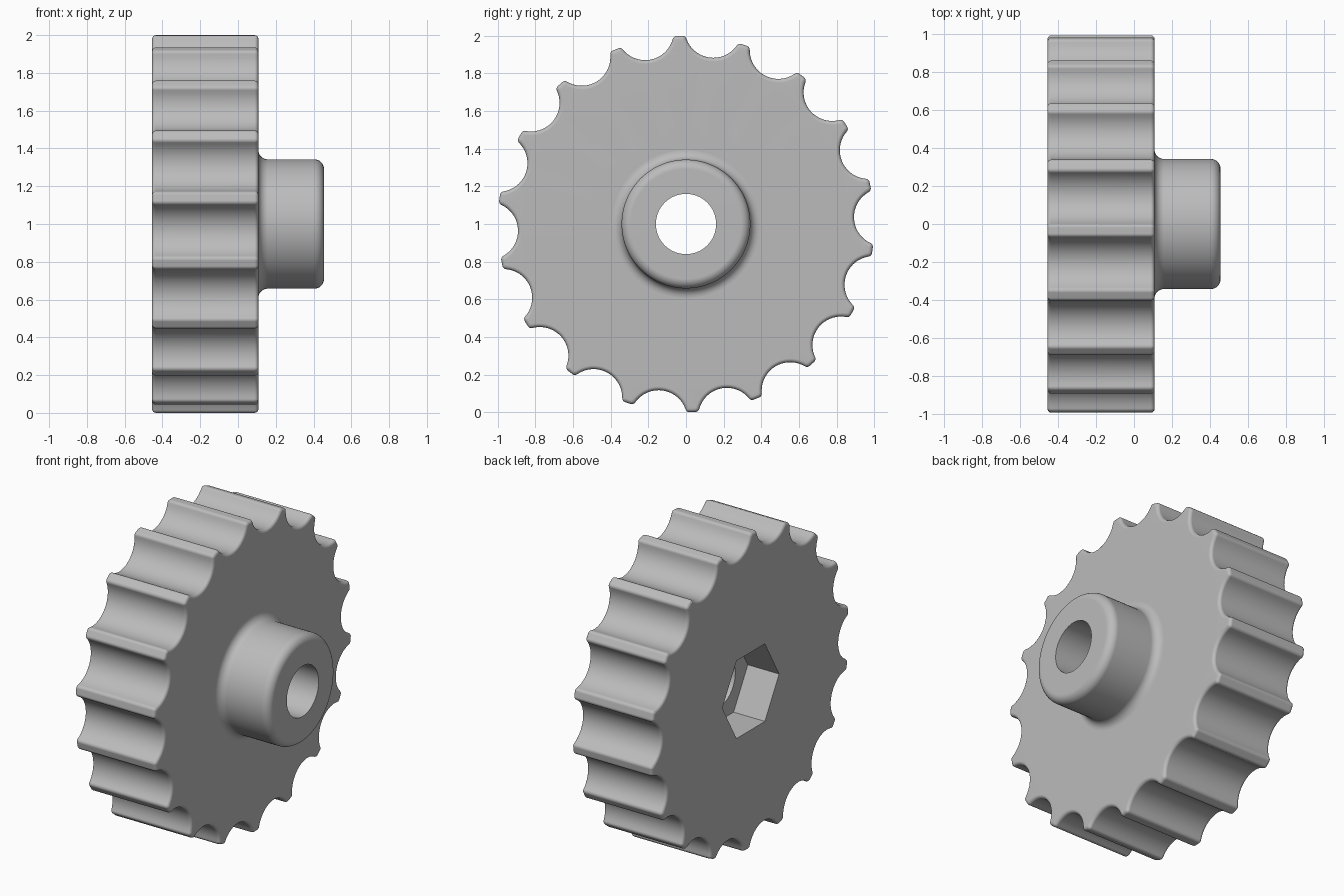
import bpy, bmesh
from math import sin, cos, pi, radians, atan2, acos

cube = bpy.data.objects.get("Cube")
if cube:
    bpy.data.objects.remove(cube, do_unlink=True)

# Main sizes
TEETH, PHASE = 18, radians(102)
SCALLOP, SCALLOP_DIST, TIP_ROUND, RIM_ROUND = 0.152, 1.045, 0.022, 0.02
X_BACK, X_FACE, X_HUB, X_POCKET = -0.455, 0.108, 0.455, -0.235
HUB_R, BORE_R, HEX_R, FILLET = 0.342, 0.16, 0.285, 0.05
SIDES = 96

grey = bpy.data.materials.new("plain grey")
grey.use_nodes = True
colour = (0.5, 0.5, 0.5, 1)
grey.diffuse_color = colour
grey.node_tree.nodes["Principled BSDF"].inputs["Base Color"].default_value = colour


def arc(centre, radius, start, end, steps):
    return [(centre[0] + radius * cos(start + (end - start) * i / steps),
             centre[1] + radius * sin(start + (end - start) * i / steps))
            for i in range(steps + 1)]


def circle(radius, sides):
    return arc((0, 0), radius, 0, 2 * pi, sides)[:-1]


def toothed_outline(inset):
    """Scalloped outline with rounded tooth tips, moved inwards by inset."""
    d, r = SCALLOP_DIST, 1 - TIP_ROUND
    a = acos((r * r + d * d - (SCALLOP + TIP_ROUND) ** 2) / (2 * r * d))
    low, high = (r * cos(a), -r * sin(a)), (r * cos(a), r * sin(a))
    phi = atan2(-low[1], d - low[0])
    tip = TIP_ROUND - inset
    notch = (arc(low, tip, -a, phi, 6)
             + arc((d, 0), SCALLOP + inset, pi + phi, pi - phi, 18)[1:-1]
             + arc(high, tip, -phi, a, 6))
    points = []
    for k in range(TEETH):
        t = PHASE + k * 2 * pi / TEETH
        points += [(y * cos(t) - z * sin(t), y * sin(t) + z * cos(t)) for y, z in notch]
    return points


def add_ring(bm, x, points):
    return [bm.verts.new((x, y, z + 1)) for y, z in points]


def bridge(bm, a, b):
    n = len(a)
    for i in range(n):
        j = (i + 1) % n
        bm.faces.new((a[i], a[j], b[j], b[i]))


def fill_between(bm, *rings):
    """Flat cap between an outer ring and the hole inside it."""
    edges = []
    for ring in rings:
        for i, v in enumerate(ring):
            w = ring[(i + 1) % len(ring)]
            edges.append(bm.edges.get((v, w)) or bm.edges.new((v, w)))
    bmesh.ops.triangle_fill(bm, use_beauty=True, edges=edges, normal=(1, 0, 0))


def finish(bm, name):
    bmesh.ops.recalc_face_normals(bm, faces=bm.faces)
    mesh = bpy.data.meshes.new(name)
    bm.to_mesh(mesh)
    bm.free()
    obj = bpy.data.objects.new(name, mesh)
    bpy.context.collection.objects.link(obj)
    mesh.materials.append(grey)
    bpy.ops.object.select_all(action="DESELECT")
    obj.select_set(True)
    bpy.context.view_layer.objects.active = obj
    bpy.ops.object.shade_smooth_by_angle(angle=radians(35))
    weighted = obj.modifiers.new("flat caps", "WEIGHTED_NORMAL")
    weighted.keep_sharp = True


# Toothed wheel: rounded rims, hexagonal pocket in the back
bm = bmesh.new()
steps = [i * pi / 8 for i in range(5)]
sections = [(X_BACK + RIM_ROUND * (1 - cos(t)), RIM_ROUND * (1 - sin(t))) for t in steps]
sections += [(X_FACE - RIM_ROUND * (1 - cos(t)), RIM_ROUND * (1 - sin(t))) for t in reversed(steps)]
rings = [add_ring(bm, x, toothed_outline(inset)) for x, inset in sections]
for a, b in zip(rings, rings[1:]):
    bridge(bm, a, b)
hex_rim = add_ring(bm, X_BACK, circle(HEX_R, 6))
hex_floor = add_ring(bm, X_POCKET, circle(HEX_R, 6))
bridge(bm, hex_rim, hex_floor)
fill_between(bm, rings[0], hex_rim)
fill_between(bm, hex_floor, add_ring(bm, X_POCKET, circle(BORE_R, SIDES)))
fill_between(bm, rings[-1], add_ring(bm, X_FACE, circle(HUB_R + FILLET, SIDES)))
finish(bm, "toothed_wheel")

# Hub: base fillet, rounded end and through bore, turned about x
bm = bmesh.new()
profile = arc((X_FACE + FILLET, HUB_R + FILLET), FILLET, pi, 1.5 * pi, 8)
profile += arc((X_HUB - FILLET, HUB_R - FILLET), FILLET, pi / 2, 0, 8)
profile += [(X_HUB, BORE_R), (X_POCKET, BORE_R)]
rings = [add_ring(bm, x, circle(r, SIDES)) for x, r in profile]
for a, b in zip(rings, rings[1:]):
    bridge(bm, a, b)
finish(bm, "hub")
